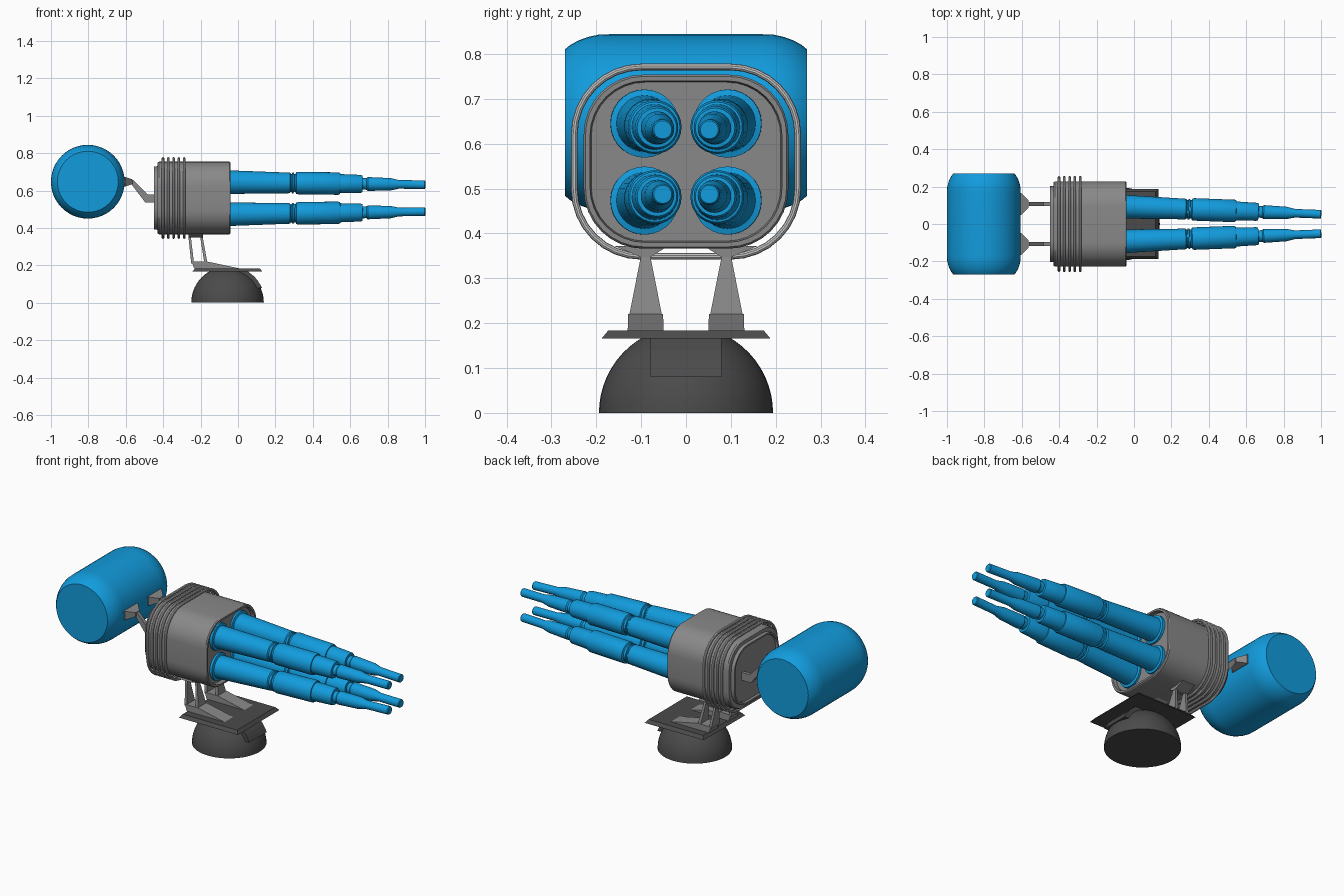
import bpy, bmesh, math
from mathutils import Vector, Matrix

if "Cube" in bpy.data.objects:
    bpy.data.objects.remove(bpy.data.objects["Cube"])


def material(name, rgb):
    m = bpy.data.materials.new(name)
    m.diffuse_color = (*rgb, 1)
    m.use_nodes = True
    m.node_tree.nodes["Principled BSDF"].inputs["Base Color"].default_value = m.diffuse_color
    return m


BLUE = material("blue", (0.006, 0.33, 0.72))
GREY = material("mid grey", (0.25, 0.25, 0.25))
LIGHT = material("light grey", (0.55, 0.55, 0.55))
DARK = material("dark grey", (0.07, 0.07, 0.07))


def finish(name, bm, mat, smooth=True):
    bmesh.ops.recalc_face_normals(bm, faces=bm.faces)
    me = bpy.data.meshes.new(name)
    bm.to_mesh(me)
    bm.free()
    me.materials.append(mat)
    ob = bpy.data.objects.new(name, me)
    bpy.context.collection.objects.link(ob)
    if smooth:
        bpy.ops.object.select_all(action='DESELECT')
        ob.select_set(True)
        bpy.context.view_layer.objects.active = ob
        bpy.ops.object.shade_smooth_by_angle(angle=math.radians(30))
    return ob


def skin(bm, sections, cyclic=False):
    """Bridge equal-sized point loops; cap the ends unless cyclic."""
    loops = [[bm.verts.new(p) for p in s] for s in sections]
    n = len(loops[0])
    pairs = list(zip(loops, loops[1:]))
    if cyclic:
        pairs.append((loops[-1], loops[0]))
    else:
        bm.faces.new(loops[0])
        bm.faces.new(loops[-1])
    for a, b in pairs:
        for i in range(n):
            j = (i + 1) % n
            bm.faces.new((a[i], a[j], b[j], b[i]))


def lathe(name, start, direction, profile, mat, sides=32):
    """Turned part: profile is (distance along axis, radius)."""
    bm = bmesh.new()
    rot = Vector(direction).to_track_quat('Z', 'Y')
    skin(bm, [[Vector(start) + rot @ Vector((r * math.cos(a), r * math.sin(a), t))
               for a in [math.tau * k / sides for k in range(sides)]]
              for t, r in profile])
    return finish(name, bm, mat)


def rounded(x, hy, hz, r, steps=8, cz=0.56):
    """Rounded rectangle across the x axis."""
    pts = []
    for q, (sy, sz) in enumerate([(1, 1), (-1, 1), (-1, -1), (1, -1)]):
        for k in range(steps + 1):
            a = math.pi / 2 * (q + k / steps)
            pts.append((x, sy * (hy - r) + r * math.cos(a),
                        cz + sz * (hz - r) + r * math.sin(a)))
    return pts


def hull(name, pts, mat):
    bm = bmesh.new()
    for p in pts:
        bm.verts.new(p)
    bmesh.ops.convex_hull(bm, input=bm.verts)
    bmesh.ops.dissolve_limit(bm, angle_limit=0.01, verts=bm.verts, edges=bm.edges)
    return finish(name, bm, mat, False)


def prism(name, xz, y0, y1, mat):
    bm = bmesh.new()
    skin(bm, [[(x, y, z) for x, z in xz] for y in (y0, y1)])
    return finish(name, bm, mat, False)


def quad(z, x0, x1, yc, hy):
    return [(x, yc + s * hy, z) for x in (x0, x1) for s in (-1, 1)]


# Base dome
R = 0.194
lathe("base_dome", (-0.056, 0, 0), (0, 0, 1),
      [(R * math.sin(a), R * math.cos(a))
       for a in [math.radians(62) * k / 10 for k in range(11)]], DARK, 48)

# Curved hatch on the dome front
arc = [math.asin(z / 0.2) for z in (0.08, 0.1, 0.12, 0.14, 0.168)]
prism("dome_hatch", [(-0.056 + 0.2 * math.cos(a), 0.2 * math.sin(a)) for a in arc]
      + [(0.0, 0.168), (0.0, 0.08)], -0.079, 0.079, DARK)

# Bevelled deck plate
hull("deck_plate", quad(0.166, -0.244, 0.131, 0, 0.188)
     + quad(0.184, -0.229, 0.116, 0, 0.173), DARK)

# Housing with a recessed front and a stepped rear cap
bm = bmesh.new()
skin(bm, [rounded(*s) for s in [
    (-0.436, 0.180, 0.147, 0.100),
    (-0.436, 0.190, 0.157, 0.110),
    (-0.449, 0.193, 0.160, 0.112),
    (-0.449, 0.202, 0.168, 0.118),
    (-0.430, 0.204, 0.170, 0.120),
    (-0.430, 0.223, 0.189, 0.130),
    (-0.422, 0.228, 0.194, 0.133),
    (-0.046, 0.228, 0.194, 0.133),
    (-0.040, 0.224, 0.190, 0.130),
    (-0.040, 0.214, 0.180, 0.122),
    (-0.062, 0.211, 0.177, 0.120)]])
finish("housing", bm, GREY)

# Cooling rings around the housing
for i in range(5):
    x, t = -0.401 + 0.0283 * i, 0.0075
    bm = bmesh.new()
    skin(bm, [rounded(x + t * math.sin(a), 0.249 + t * math.cos(a),
                      0.211 + t * math.cos(a), 0.15 + t * math.cos(a))
              for a in [math.tau * k / 10 for k in range(10)]], True)
    finish(f"cooling_ring_{i + 1}", bm, LIGHT)

# Four converging barrels
BARREL = [(0, 0.076), (0.018, 0.076), (0.022, 0.063), (0.06, 0.062), (0.345, 0.055),
          (0.350, 0.049), (0.356, 0.049), (0.358, 0.055), (0.366, 0.055),
          (0.368, 0.049), (0.376, 0.049), (0.380, 0.058), (0.39, 0.060),
          (0.605, 0.060), (0.614, 0.056), (0.615, 0.051), (0.725, 0.048),
          (0.734, 0.044), (0.735, 0.031), (0.755, 0.031), (0.762, 0.037),
          (0.885, 0.033), (0.93, 0.023), (1.066, 0.023), (1.070, 0.020)]
for sy in (-1, 1):
    for sz in (-1, 1):
        p0 = Vector((-0.068, sy * 0.093, 0.559 + sz * 0.086))
        p1 = Vector((1.0, sy * 0.052, 0.559 + sz * 0.072))
        lathe(f"barrel_{'upper' if sz > 0 else 'lower'}_{'left' if sy > 0 else 'right'}",
              p0, p1 - p0, BARREL, BLUE, 28)

# Rear tank with rounded shoulders
half = [(0.270, 0.163), (0.258, 0.173), (0.240, 0.183), (0.218, 0.191),
        (0.195, 0.196), (0.170, 0.197)]
lathe("rear_tank", (-0.803, 0, 0.647), (0, 1, 0),
      [(-t, r) for t, r in half] + [(t, r) for t, r in half[::-1]], BLUE, 48)

for side, s in (("left", 1), ("right", -1)):
    # Support leg: pad, two tapering struts and a wedge foot
    y = s * 0.09
    hull(f"leg_pad_{side}", quad(0.348, -0.265, -0.187, y, 0.012)
         + quad(0.372, -0.265, -0.187, s * 0.1, 0.06), GREY)
    hull(f"rear_strut_{side}", quad(0.352, -0.265, -0.252, y, 0.010)
         + quad(0.21, -0.250, -0.235, y, 0.038), GREY)
    hull(f"front_strut_{side}", quad(0.352, -0.202, -0.189, y, 0.010)
         + quad(0.21, -0.180, -0.163, y, 0.038), GREY)
    hull(f"foot_{side}", quad(0.183, -0.235, 0.01, y, 0.040)
         + quad(0.220, -0.247, -0.163, y, 0.039), GREY)

    # Tank bracket: tapered mount and cranked arm
    y = s * 0.107
    hull(f"tank_mount_{side}",
         [(-0.62, y + a * 0.059, 0.647 + b * 0.028) for a in (-1, 1) for b in (-1, 1)]
         + [(-0.602, y + a * 0.059, 0.647 + b * 0.025) for a in (-1, 1) for b in (-1, 1)]
         + [(-0.563, y + a * 0.018, 0.647 + b * 0.012) for a in (-1, 1) for b in (-1, 1)],
         GREY)
    prism(f"tank_arm_{side}", [(-0.58, 0.657), (-0.56, 0.657), (-0.485, 0.580),
                               (-0.432, 0.580), (-0.432, 0.535), (-0.495, 0.535),
                               (-0.575, 0.640)], y - 0.010, y + 0.010, GREY)
